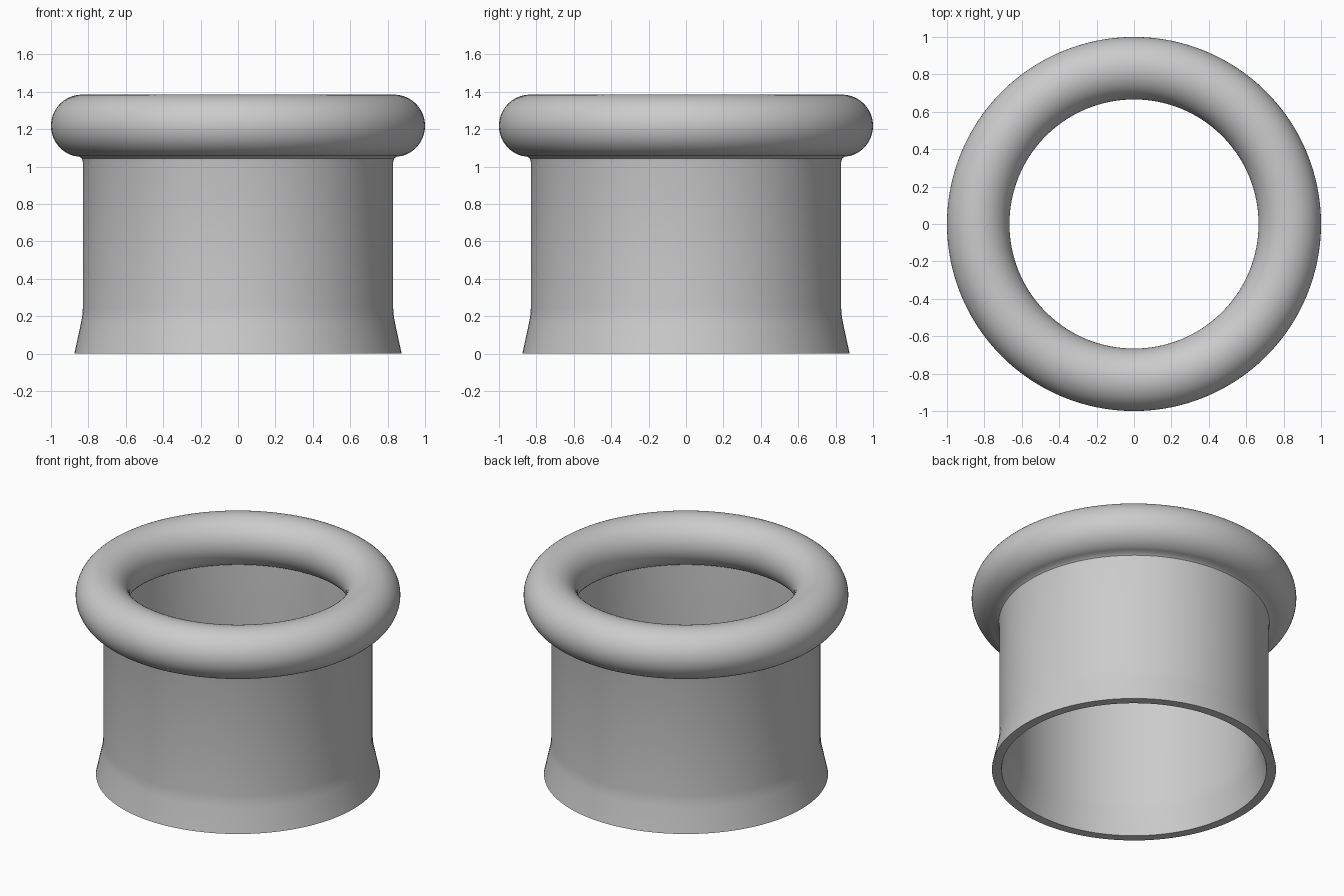
import bpy, bmesh
from math import cos, sin, radians, tau

cube = bpy.data.objects.get("Cube")
if cube:
    bpy.data.objects.remove(cube, do_unlink=True)

SEGMENTS = 128
RIM_RADIUS, RIM_HEIGHT, RIM_TUBE = 0.833, 1.218, 0.167

grey = bpy.data.materials.new("plain grey")
grey.use_nodes = True
colour = (0.6, 0.6, 0.6, 1)
grey.diffuse_color = colour
grey.node_tree.nodes["Principled BSDF"].inputs["Base Color"].default_value = colour


def lathe(name, profile):
    """Turn a closed (radius, height) profile around the z axis."""
    bm = bmesh.new()
    rings = [[bm.verts.new((r * cos(tau * i / SEGMENTS), r * sin(tau * i / SEGMENTS), z))
              for i in range(SEGMENTS)] for r, z in profile]
    for a, b in zip(rings, rings[1:] + rings[:1]):
        for i in range(SEGMENTS):
            j = (i + 1) % SEGMENTS
            bm.faces.new((a[i], a[j], b[j], b[i]))
    bmesh.ops.recalc_face_normals(bm, faces=bm.faces)
    mesh = bpy.data.meshes.new(name)
    bm.to_mesh(mesh)
    bm.free()
    mesh.materials.append(grey)
    obj = bpy.data.objects.new(name, mesh)
    bpy.context.collection.objects.link(obj)
    bpy.ops.object.select_all(action='DESELECT')
    obj.select_set(True)
    bpy.context.view_layer.objects.active = obj
    bpy.ops.object.shade_smooth_by_angle(angle=radians(35))
    return obj


# Outer wall: flared foot, straight tube, small fillet under the rim
outer = [(0.875, 0), (0.839, 0.165), (0.833, 0.2), (0.83, 0.24),
         (0.83, 1.025), (0.834, 1.042), (0.848, 1.053)]

# Fat round rim, from the fillet over the top to the inner wall
STEPS = 48
angles = [radians(-74 + (248 + 74) * i / STEPS) for i in range(STEPS + 1)]
rim = [(RIM_RADIUS + RIM_TUBE * cos(a), RIM_HEIGHT + RIM_TUBE * sin(a)) for a in angles]

# Inner wall follows the outer one down to the open foot
inner = [(0.77, 0.24), (0.773, 0.2), (0.779, 0.165), (0.816, 0)]

lathe("flared_tube_with_round_rim", outer + rim + inner)
